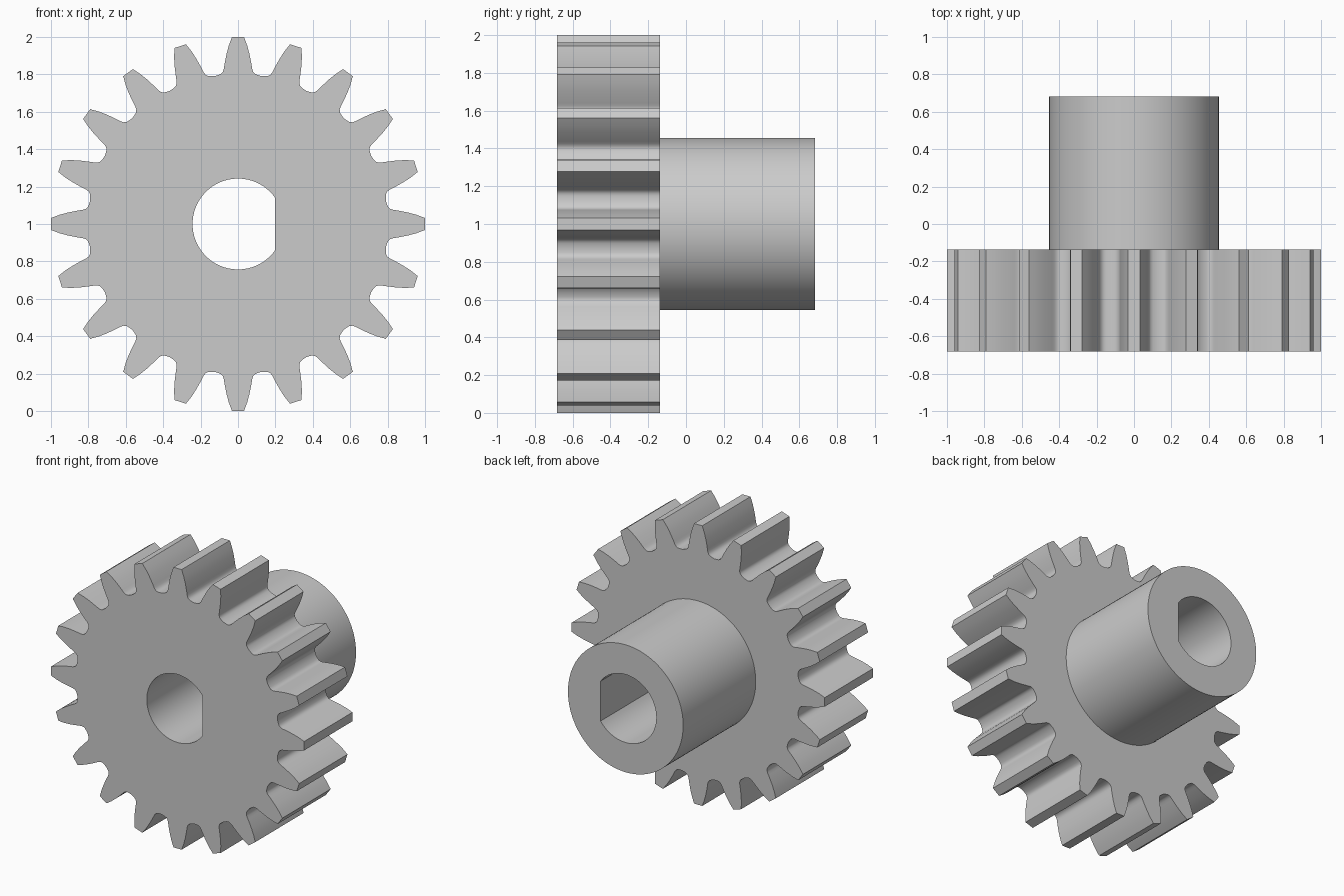
import bpy
import bmesh
from math import acos, atan2, cos, hypot, pi, radians, sin

cube = bpy.data.objects.get("Cube")
if cube:
    bpy.data.objects.remove(cube, do_unlink=True)

TEETH = 20
FRONT, STEP, BACK = -0.682, -0.137, 0.682
HUB_RADIUS, BORE_RADIUS, BORE_FLAT = 0.455, 0.243, 0.197
ROOT_RADIUS = 0.80

# Half a tooth: (half width, distance from axis), tip to root fillet
FLANK = [(0.032, 1.0), (0.049, 0.955), (0.061, 0.91), (0.069, 0.87),
         (0.0735, 0.845), (0.076, 0.828), (0.081, 0.814),
         (0.090, 0.803), (0.102, 0.7975)]


def polar(radius, angle):
    return radius * cos(angle), radius * sin(angle)


def gear_outline():
    half = [(hypot(w, d), atan2(w, d)) for w, d in FLANK]
    tooth = [(r, -a) for r, a in reversed(half)] + half
    tooth.append((ROOT_RADIUS, pi / TEETH))
    return [polar(r, a + i * 2 * pi / TEETH)
            for i in range(TEETH) for r, a in tooth]


def arc(radius, start, end, count):
    return [polar(radius, start + (end - start) * i / count)
            for i in range(count + 1)]


def add_loop(bm, points, y):
    verts = [bm.verts.new((x, y, z + 1)) for x, z in points]
    edges = [bm.edges.new((v, verts[(i + 1) % len(verts)]))
             for i, v in enumerate(verts)]
    return verts, edges


def wall(bm, a, b):
    n = len(a[0])
    for i in range(n):
        j = (i + 1) % n
        bm.faces.new((a[0][i], a[0][j], b[0][j], b[0][i]))


def ring_face(bm, outer, inner):
    bmesh.ops.triangle_fill(bm, use_beauty=True, edges=outer[1] + inner[1],
                            normal=(0, 1, 0))


bm = bmesh.new()

# Toothed wheel, hub and D-shaped bore outlines
teeth = gear_outline()
hub = arc(HUB_RADIUS, 0, 2 * pi, 96)[:-1]
flat_angle = acos(BORE_FLAT / BORE_RADIUS)
bore = arc(BORE_RADIUS, flat_angle, 2 * pi - flat_angle, 56)

wheel_front, wheel_back = (add_loop(bm, teeth, y) for y in (FRONT, STEP))
hub_front, hub_back = (add_loop(bm, hub, y) for y in (STEP, BACK))
bore_front, bore_back = (add_loop(bm, bore, y) for y in (FRONT, BACK))

# Side walls
wall(bm, wheel_front, wheel_back)
wall(bm, hub_front, hub_back)
wall(bm, bore_front, bore_back)

# Flat ring faces
ring_face(bm, wheel_front, bore_front)
ring_face(bm, wheel_back, hub_front)
ring_face(bm, hub_back, bore_back)
bmesh.ops.recalc_face_normals(bm, faces=bm.faces[:])

mesh = bpy.data.meshes.new("spur_gear_with_hub")
bm.to_mesh(mesh)
bm.free()
gear = bpy.data.objects.new("spur_gear_with_hub", mesh)
bpy.context.collection.objects.link(gear)

# Plain grey metal colour
colour = (0.6, 0.6, 0.6, 1)
grey = bpy.data.materials.new("plain grey")
grey.use_nodes = True
grey.diffuse_color = colour
grey.node_tree.nodes["Principled BSDF"].inputs["Base Color"].default_value = colour
mesh.materials.append(grey)

# Smooth curved walls, crisp rims and tooth tips
bpy.ops.object.select_all(action="DESELECT")
gear.select_set(True)
bpy.context.view_layer.objects.active = gear
bpy.ops.object.shade_smooth_by_angle(angle=radians(30))
